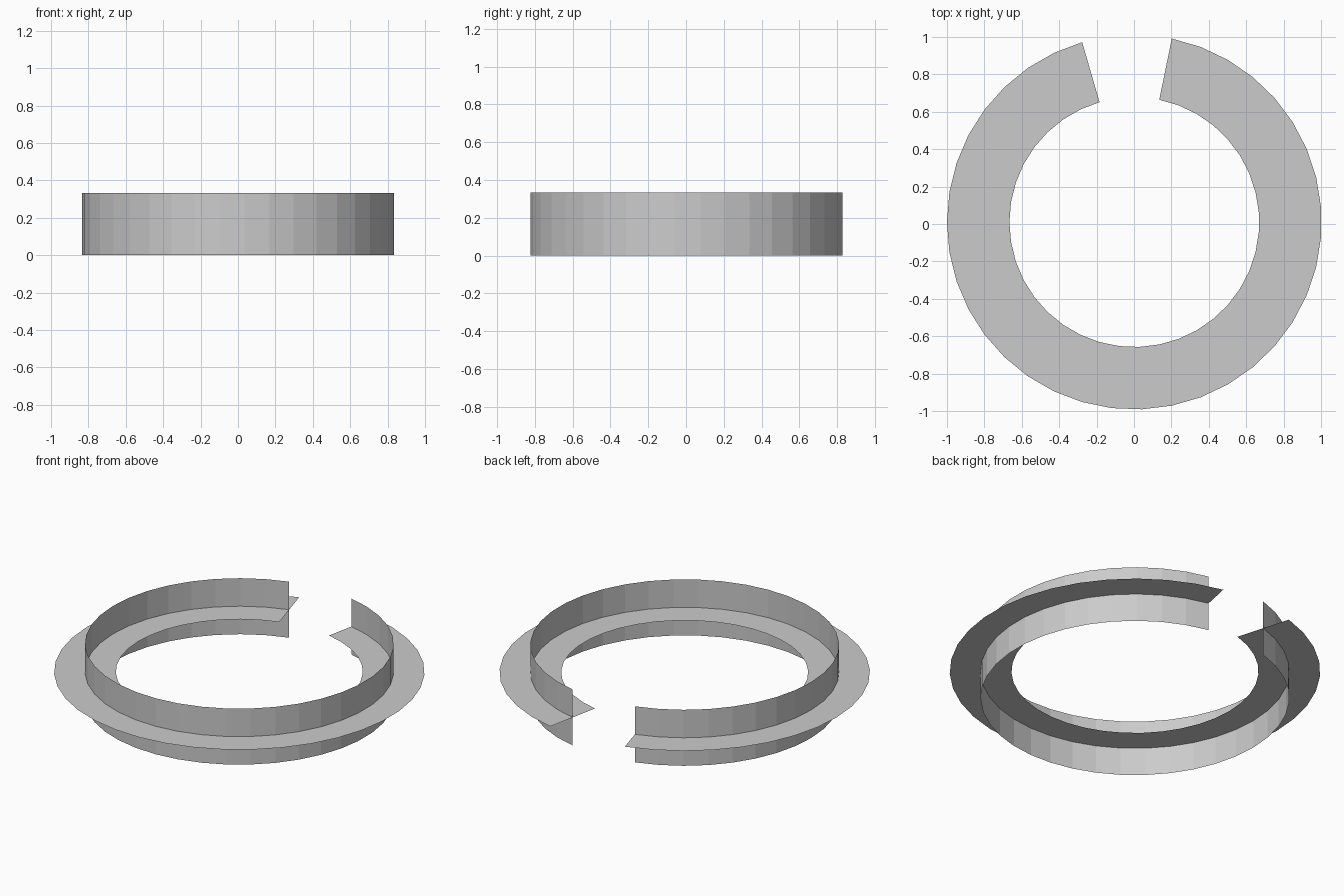
import bpy
from math import cos, sin, tau

if "Cube" in bpy.data.objects:
    bpy.data.objects.remove(bpy.data.objects["Cube"])

SIDES = 39                    # full circle divisions; three are left open as the gap
STEP = tau / SIDES
CENTRE_X, CENTRE_Y = 0.0016, 0.01
SCALE = 1.0016
HEIGHT = 0.334


def open_sweep(name, profile):
    """Sweep a two-point (radius, z) profile around the open ring."""
    verts = []
    for k in range(SIDES - 3 + 1):
        a = (11.5 + k) * STEP
        for r, z in profile:
            verts.append((CENTRE_X + SCALE * r * cos(a),
                          CENTRE_Y + SCALE * r * sin(a), z))
    faces = [(2 * k, 2 * k + 2, 2 * k + 3, 2 * k + 1) for k in range(SIDES - 3)]
    mesh = bpy.data.meshes.new(name)
    mesh.from_pydata(verts, [], faces)
    mesh.update()
    obj = bpy.data.objects.new(name, mesh)
    bpy.context.collection.objects.link(obj)
    return obj


# Upright band, facing outwards
open_sweep("upright_band", [(5 / 6, 0), (5 / 6, HEIGHT)])

# Flat ring crossing the band at mid height, facing up
open_sweep("flat_ring", [(1.0, HEIGHT / 2), (2 / 3, HEIGHT / 2)])
